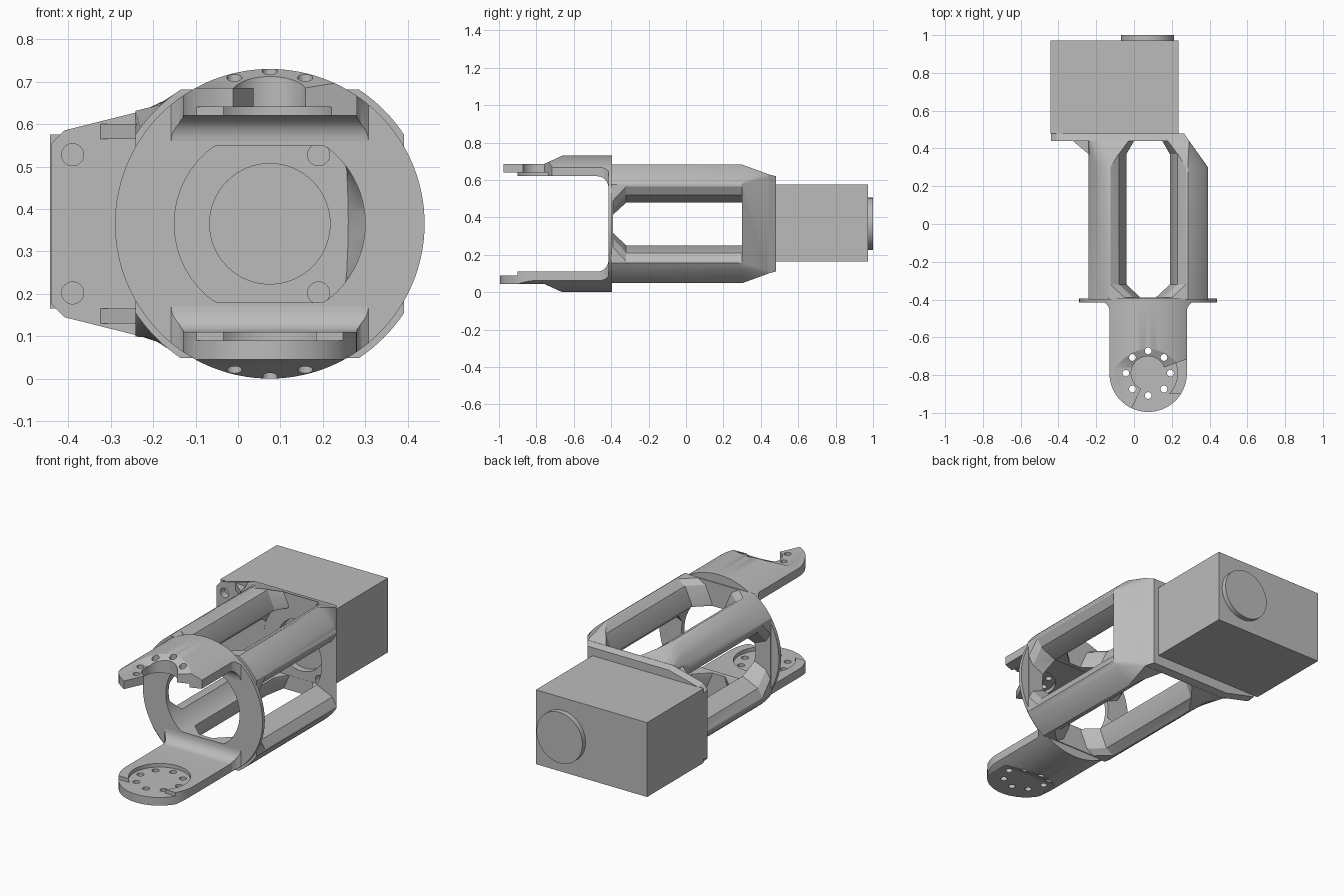
import bpy, bmesh
from math import sin, cos, radians
from mathutils import Vector

cube = bpy.data.objects.get("Cube")
if cube:
    bpy.data.objects.remove(cube, do_unlink=True)

CX, CZ = 0.075, 0.365      # long axis of the bracket
HUB_Y = -0.79              # centre of the round arm ends

grey = bpy.data.materials.new("machined grey")
grey.use_nodes = True
grey.diffuse_color = (0.5, 0.5, 0.5, 1)
grey.node_tree.nodes["Principled BSDF"].inputs["Base Color"].default_value = (0.5, 0.5, 0.5, 1)


def loft(name, sections):
    """Solid through a list of equal-length 3D outlines."""
    bm = bmesh.new()
    rings = [[bm.verts.new(p) for p in s] for s in sections]
    n = len(rings[0])
    for a, b in zip(rings, rings[1:]):
        for i in range(n):
            j = (i + 1) % n
            bm.faces.new((a[i], a[j], b[j], b[i]))
    bm.faces.new(rings[0][::-1])
    bm.faces.new(rings[-1])
    bmesh.ops.recalc_face_normals(bm, faces=bm.faces)
    mesh = bpy.data.meshes.new(name)
    bm.to_mesh(mesh)
    bm.free()
    mesh.materials.append(grey)
    obj = bpy.data.objects.new(name, mesh)
    bpy.context.scene.collection.objects.link(obj)
    return obj


def prism(name, pts, lo, hi, axis):
    place = {"x": lambda p, t: (t, p[0], p[1]),
             "y": lambda p, t: (p[0], t, p[1]),
             "z": lambda p, t: (p[0], p[1], t)}[axis]
    return loft(name, [[place(p, t) for p in pts] for t in (lo, hi)])


def arc(cx, cy, r, a0=0, a1=360, n=64):
    """Arc points; a full circle leaves out the repeated end."""
    steps = n if a1 - a0 == 360 else n + 1
    return [(cx + r * cos(radians(a0 + (a1 - a0) * i / n)),
             cy + r * sin(radians(a0 + (a1 - a0) * i / n))) for i in range(steps)]


def rect(x0, x1, y0, y1):
    return [(x0, y0), (x1, y0), (x1, y1), (x0, y1)]


def boolean(obj, others, operation="DIFFERENCE", keep=False):
    for other in others:
        mod = obj.modifiers.new("cut", "BOOLEAN")
        mod.operation, mod.solver, mod.object = operation, "EXACT", other
    bpy.context.view_layer.update()
    graph = bpy.context.evaluated_depsgraph_get()
    mesh = bpy.data.meshes.new_from_object(obj.evaluated_get(graph))
    obj.modifiers.clear()
    obj.data = mesh
    if not keep:
        for other in others:
            bpy.data.objects.remove(other, do_unlink=True)


def clamp(v, lo, hi):
    return max(lo, min(hi, v))


# Bore: a circle flattened above and below, narrowing on one side at the back
def bore_section(y, right):
    return [(CX + min(x, right), y, CZ + clamp(z, -0.185, 0.185))
            for x, z in arc(0, 0, 0.225, n=96)]


bore = loft("bore_cutter", [bore_section(-0.5, 0.23), bore_section(0.36, 0.23),
                            bore_section(0.45, 0.18)])


# Cage body: rounded square tube tapering to the mounting plate
def body_section(y, r, right, top):
    pts = []
    for q in range(4):
        pts += arc(0, 0, r, q * 90 + 33.5, q * 90 + 56.5, 8)
    return [(CX + clamp(x, -0.317, right), y, CZ + clamp(z, -top, top)) for x, z in pts]


body = loft("cage_body", [body_section(-0.4, 0.38, 0.317, 0.317),
                          body_section(0.3, 0.38, 0.317, 0.317),
                          body_section(0.44, 0.45, 0.217, 0.266)])


# Long slots on all four sides, with narrowed ends
def slot_cutter(turn, ends):
    half = [(0.15, 0.115), (0.2, 0.115), (0.29, 0.155), (0.317, 0.2), (0.4, 0.33)]
    sections = []
    for y, narrow in ends:
        outline = [(r, t - narrow) for r, t in half]
        outline += [(r, -t) for r, t in outline[::-1]]
        c, s = cos(radians(turn)), sin(radians(turn))
        sections.append([(CX + r * c - t * s, y, CZ + r * s + t * c) for r, t in outline])
    return loft("slot_cutter", sections)


front_end = [(-0.39, 0.075), (-0.32, 0)]
slots = [slot_cutter(0, front_end + [(0.3, 0)])]
for turn in (90, 180, 270):
    slots.append(slot_cutter(turn, front_end + [(0.37, 0), (0.439, 0.04)]))
boolean(body, slots)
boolean(body, [bore], keep=True)

# Front ring
ring = prism("front_ring", arc(CX, CZ, 0.365, n=128), -0.415, -0.395, "y")
boolean(ring, [bore])

# Mounting plate with bolt holes and a pilot hole
upper = [(-0.44, 0.18), (-0.41, 0.21), (-0.23, 0.255)]


def plate_section(y, right, extra):
    top = [(x, z + extra) for x, z in upper] + [(right, 0.255 + extra)]
    return [(x, y, CZ + z) for x, z in top + [(x, -z) for x, z in top[::-1]]]


plate = loft("mounting_plate", [plate_section(0.44, 0.292, 0.01), plate_section(0.48, 0.265, 0)])
holes = [prism("bolt_cutter", arc(x, CZ + z, 0.026, n=32), 0.4, 0.5, "y")
         for x in (-0.39, 0.19) for z in (-0.163, 0.163)]
holes.append(prism("pilot_cutter", arc(CX, CZ, 0.142), 0.4, 0.5, "y"))
boolean(plate, holes)

# Gussets joining the bars to the wide side of the plate
for side, label in ((1, "upper"), (-1, "lower")):
    prism(label + "_gusset", [(-0.24, 0.37), (-0.33, 0.445), (-0.18, 0.445), (-0.18, 0.37)],
          CZ + side * 0.2, CZ + side * 0.235, "z")

# Motor block and rear boss
prism("motor_block", rect(-0.443, 0.235, 0.165, 0.575), 0.478, 0.972, "y")
prism("rear_boss", arc(0.072, CZ, 0.14, n=96), 0.965, 1.0, "y")


# Fork arms: plan outline, side profile and round shell intersected
def arm(name, side):
    def span(a, b):
        return sorted((CZ + side * a, CZ + side * b))

    plan = arc(CX, HUB_Y, 0.205, 180, 360, 48)
    plan += [(CX + 0.205, -0.45), (CX + 0.215, -0.43), (CX + 0.25, -0.4),
             (CX - 0.25, -0.4), (CX - 0.215, -0.43), (CX - 0.205, -0.45)]
    obj = prism(name, plan, *span(0.1, 0.4), "z")
    fillet = arc(-0.475, 0.195, 0.06, 0, 90, 10)
    profile = [(-1.1, 0.32), (-0.76, 0.32), (-0.65, 0.37), (-0.39, 0.37), (-0.39, 0.185),
               (-0.413, 0.185)] + fillet + [(-1.1, 0.255)]
    side_shape = prism("arm_profile", [(y, CZ + side * z) for y, z in profile], -0.4, 0.6, "x")
    shell = prism("arm_shell", arc(CX, CZ, 0.365, n=128), -1.2, 0, "y")
    boolean(obj, [side_shape, shell], "INTERSECT")

    # Round seat, open front edge and the ring of screw holes
    cuts = [prism("seat_cutter", arc(CX, HUB_Y, 0.155), *span(0.2, 0.275), "z"),
            prism("edge_cutter", rect(-0.3, 0.5, -1.1, -0.9), *span(0.19, 0.275), "z")]
    for x, y in arc(CX, HUB_Y, 0.118, n=8):
        cuts.append(prism("screw_cutter", arc(x, y, 0.018, n=20), *span(0.18, 0.4), "z"))
    if side > 0:
        # Cable opening in the upper arm
        mouth = arc(CX, HUB_Y, 0.09, 20, 245, 36)
        for angle, r in ((245, 0.5), (315, 0.7), (20, 0.5)):
            mouth.append((CX + r * cos(radians(angle)), HUB_Y + r * sin(radians(angle))))
        cuts.append(prism("mouth_cutter", mouth, *span(0.17, 0.42), "z"))
    boolean(obj, cuts)


arm("upper_arm", 1)
arm("lower_arm", -1)

# Smooth the round surfaces, keep the edges crisp
bpy.ops.object.select_all(action="DESELECT")
for obj in bpy.context.scene.objects:
    if obj.type == "MESH":
        obj.select_set(True)
        bpy.context.view_layer.objects.active = obj
bpy.ops.object.shade_smooth_by_angle(angle=radians(25))
